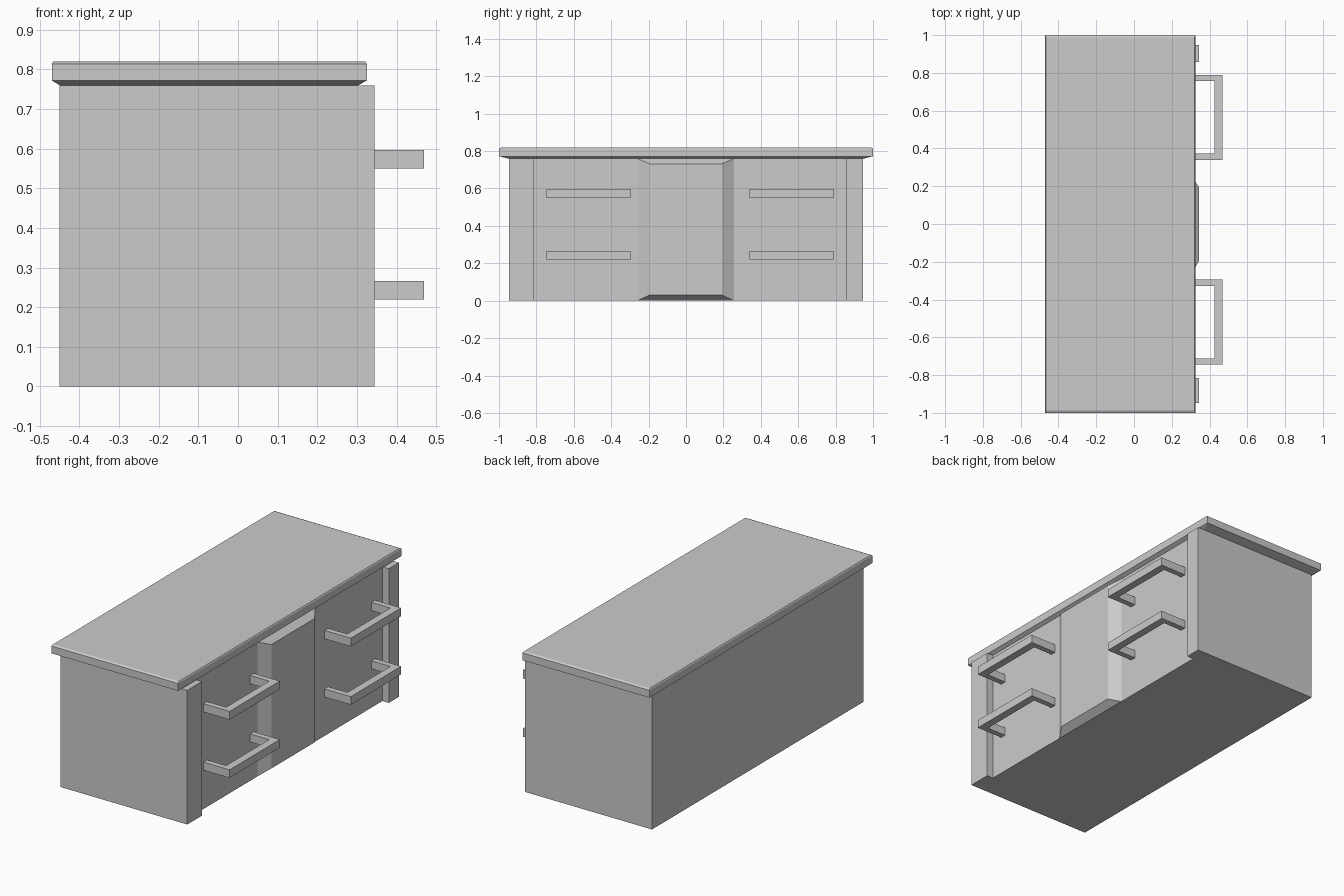
import bpy, bmesh

if "Cube" in bpy.data.objects:
    bpy.data.objects.remove(bpy.data.objects["Cube"])

Z_TOP = 0.76      # cabinet height under the worktop
X_FACE = 0.305    # recessed drawer face
X_FRONT = 0.345   # raised trim face


def finish(name, bm):
    bmesh.ops.recalc_face_normals(bm, faces=bm.faces)
    mesh = bpy.data.meshes.new(name)
    bm.to_mesh(mesh)
    bm.free()
    obj = bpy.data.objects.new(name, mesh)
    bpy.context.collection.objects.link(obj)
    return obj


def loft(name, rings):
    """Skin a stack of closed rings and cap both ends."""
    bm = bmesh.new()
    loops = [[bm.verts.new(p) for p in ring] for ring in rings]
    for a, b in zip(loops, loops[1:]):
        for i in range(len(a)):
            j = (i + 1) % len(a)
            bm.faces.new((a[i], a[j], b[j], b[i]))
    bm.faces.new(loops[0])
    bm.faces.new(loops[-1])
    return finish(name, bm)


def rect_z(x0, x1, y, z):
    return [(x0, -y, z), (x1, -y, z), (x1, y, z), (x0, y, z)]


def rect_x(x, y0, y1, z0, z1):
    return [(x, y0, z0), (x, y1, z0), (x, y1, z1), (x, y0, z1)]


def box(name, x0, x1, y0, y1, z0, z1):
    return loft(name, [rect_x(x0, y0, y1, z0, z1), rect_x(x1, y0, y1, z0, z1)])


# Cabinet body
box("cabinet_body", -0.45, X_FACE, -0.947, 0.947, 0, Z_TOP)

# Worktop with chamfered underside and thin top chamfer
loft("worktop", [
    rect_z(-0.45, 0.303, 0.95, Z_TOP),
    rect_z(-0.47, 0.325, 1.0, 0.772),
    rect_z(-0.47, 0.325, 1.0, 0.814),
    rect_z(-0.466, 0.321, 0.988, 0.82),
])

# Corner stiles
box("near_stile", X_FACE, X_FRONT, -0.947, -0.815, 0, Z_TOP)
box("far_stile", X_FACE, X_FRONT, 0.857, 0.947, 0, Z_TOP)

# Raised centre panel with bevelled edges
loft("centre_panel", [
    rect_x(X_FACE, -0.26, 0.257, 0, Z_TOP),
    rect_x(X_FRONT, -0.195, 0.192, 0.03, 0.732),
])

# Drawer handles: a U profile extruded upwards
for side, y0, y1 in (("near", -0.745, -0.295), ("far", 0.34, 0.79)):
    for level, z0, z1 in (("lower", 0.22, 0.266), ("upper", 0.55, 0.597)):
        t = 0.032
        u = [(X_FACE, y0), (0.469, y0), (0.469, y1), (X_FACE, y1),
             (X_FACE, y1 - t), (0.425, y1 - t), (0.425, y0 + t), (X_FACE, y0 + t)]
        loft(f"{side}_{level}_handle", [[(x, y, z) for x, y in u] for z in (z0, z1)])
